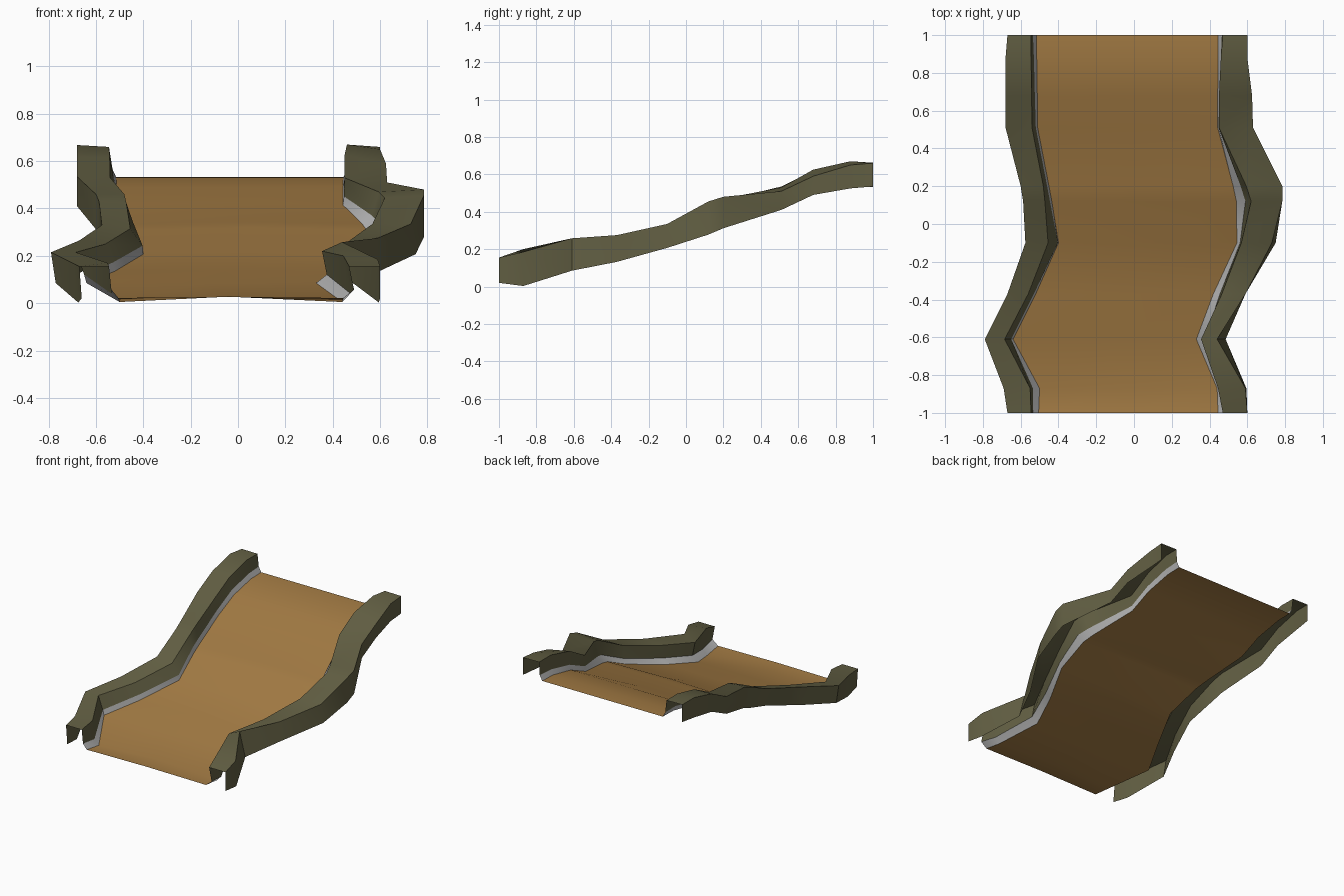
import bpy, bmesh, math


def material(name, rgb):
    m = bpy.data.materials.new(name)
    m.diffuse_color = (*rgb, 1)
    return m


BROWN = material("brown path", (0.37, 0.20, 0.058))
OLIVE = material("olive bank", (0.122, 0.114, 0.056))
GREY = material("grey skirting", (0.50, 0.50, 0.50))

# Stations along the ramp: y, floor edge z, floor centre z, outer wall foot z
STATIONS = [
    (-1.00, .022, .027, .020), (-.87, .005, .028, .003), (-.61, .085, .085, .085),
    (-.37, .135, .138, .132), (-.10, .207, .215, .207), (.12, .310, .320, .278),
    (.20, .335, .345, .312), (.51, .415, .425, .410), (.68, .490, .490, .490),
    (.88, .530, .530, .525), (1.00, .533, .533, .535),
]
# Wall sections: floor edge x, inner foot x, inner top x, z, outer top x, z, outer foot x
LEFT = [
    (-.505, -.535, -.545, .155, -.67, .155, -.660),
    (-.500, -.535, -.550, .170, -.69, .165, -.675),
    (-.640, -.650, -.685, .215, -.79, .215, -.770),
    (-.520, -.530, -.560, .250, -.67, .265, -.660),
    (-.400, -.403, -.455, .315, -.575, .33, -.570),
    (-.435, -.445, -.472, .425, -.587, .43, -.587),
    (-.450, -.460, -.480, .460, -.600, .46, -.600),
    (-.510, -.520, -.540, .530, -.68, .535, -.680),
    (-.512, -.525, -.542, .615, -.68, .62, -.680),
    (-.515, -.530, -.545, .660, -.68, .668, -.680),
    (-.515, -.535, -.545, .658, -.67, .660, -.670),
]
RIGHT = [
    (.445, .490, .470, .155, .600, .155, .600),
    (.440, .475, .445, .200, .590, .185, .595),
    (.330, .375, .355, .220, .440, .258, .485),
    (.420, .455, .465, .260, .590, .275, .590),
    (.545, .562, .568, .335, .730, .335, .750),
    (.542, .590, .620, .445, .785, .455, .785),
    (.525, .565, .595, .470, .785, .480, .785),
    (.443, .448, .450, .530, .630, .510, .630),
    (.443, .452, .450, .625, .625, .590, .625),
    (.445, .460, .460, .670, .600, .650, .600),
    (.445, .465, .470, .662, .600, .660, .600),
]


def loft(name, sections, mat, flip=False):
    """Skin a strip of quads over a row of open sections."""
    bm = bmesh.new()
    rows = [[bm.verts.new(p) for p in s] for s in sections]
    for a, b in zip(rows, rows[1:]):
        for i in range(len(a) - 1):
            q = [a[i], a[i + 1], b[i + 1], b[i]]
            bm.faces.new(q[::-1] if flip else q)
    me = bpy.data.meshes.new(name)
    bm.to_mesh(me)
    bm.free()
    me.materials.append(mat)
    ob = bpy.data.objects.new(name, me)
    bpy.context.collection.objects.link(ob)
    bpy.ops.object.select_all(action='DESELECT')
    ob.select_set(True)
    bpy.context.view_layer.objects.active = ob
    bpy.ops.object.shade_smooth_by_angle(angle=math.radians(35))
    return ob


# Sloping path floor
loft("path_floor",
     [[(l[0], y, ze), ((l[0] + r[0]) / 2, y, zc), (r[0], y, ze)]
      for (y, ze, zc, _), l, r in zip(STATIONS, LEFT, RIGHT)], BROWN)

# Skirting and hollow bank along each side
for side, table in (("left", LEFT), ("right", RIGHT)):
    skirt, bank = [], []
    for (y, ze, _, zo), (xf, xb, xi, zi, xo, zt, xe) in zip(STATIONS, table):
        foot = (xb, y, ze + .036)
        skirt.append([(xf, y, ze), foot])
        bank.append([foot, (xi, y, zi), (xo, y, zt), (xe, y, zo)])
    loft(side + "_skirting", skirt, GREY, side == "left")
    loft(side + "_bank", bank, OLIVE, side == "left")
